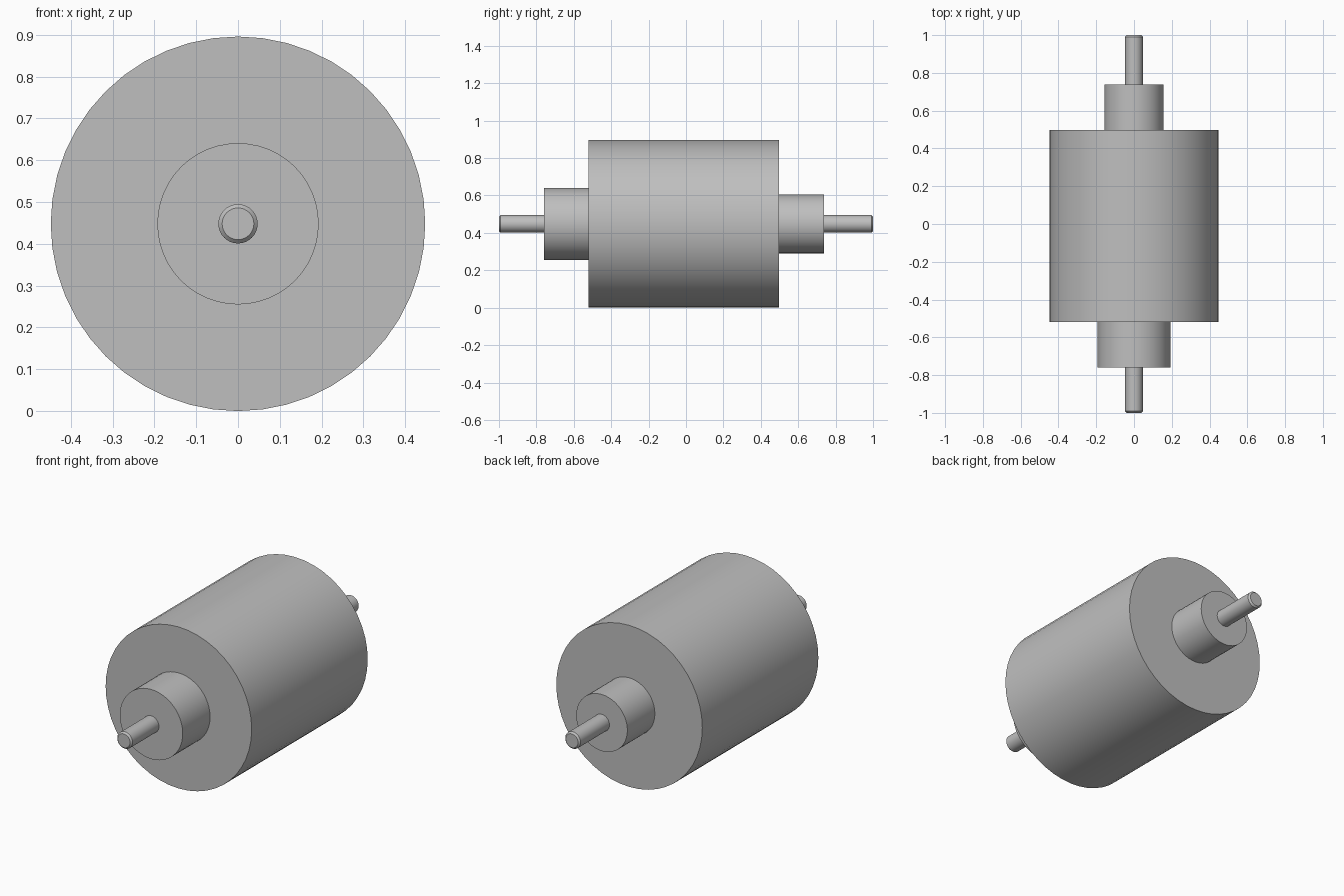
import bpy
import math

cube = bpy.data.objects.get("Cube")
if cube:
    bpy.data.objects.remove(cube, do_unlink=True)

AXIS_Z = 0.448  # height of the roller axis

steel = bpy.data.materials.new("plain_grey")
steel.use_nodes = True
grey = (0.52, 0.52, 0.52, 1)
steel.diffuse_color = grey
steel.node_tree.nodes["Principled BSDF"].inputs["Base Color"].default_value = grey


def cylinder(name, radius, y0, y1, sides, chamfer=0):
    """Smooth cylinder lying along y from y0 to y1."""
    bpy.ops.mesh.primitive_cylinder_add(
        vertices=sides, radius=radius, depth=y1 - y0,
        location=(0, (y0 + y1) / 2, AXIS_Z), rotation=(math.pi / 2, 0, 0))
    obj = bpy.context.object
    obj.name = name
    obj.data.materials.append(steel)
    if chamfer:
        bevel = obj.modifiers.new("end_chamfer", "BEVEL")
        bevel.width = chamfer
        bevel.segments = 1
        bevel.limit_method = "ANGLE"
        bevel.angle_limit = math.radians(40)
    bpy.ops.object.shade_smooth_by_angle(angle=math.radians(30))
    return obj


# Main drum
cylinder("drum", 0.448, -0.52, 0.497, 48)

# Stepped hubs, the front one wider
cylinder("front_hub", 0.193, -0.76, -0.52, 48)
cylinder("back_hub", 0.157, 0.497, 0.738, 48)

# Thin shaft through the whole roller, chamfered at both ends
cylinder("shaft", 0.047, -1, 1, 32, chamfer=0.009)
